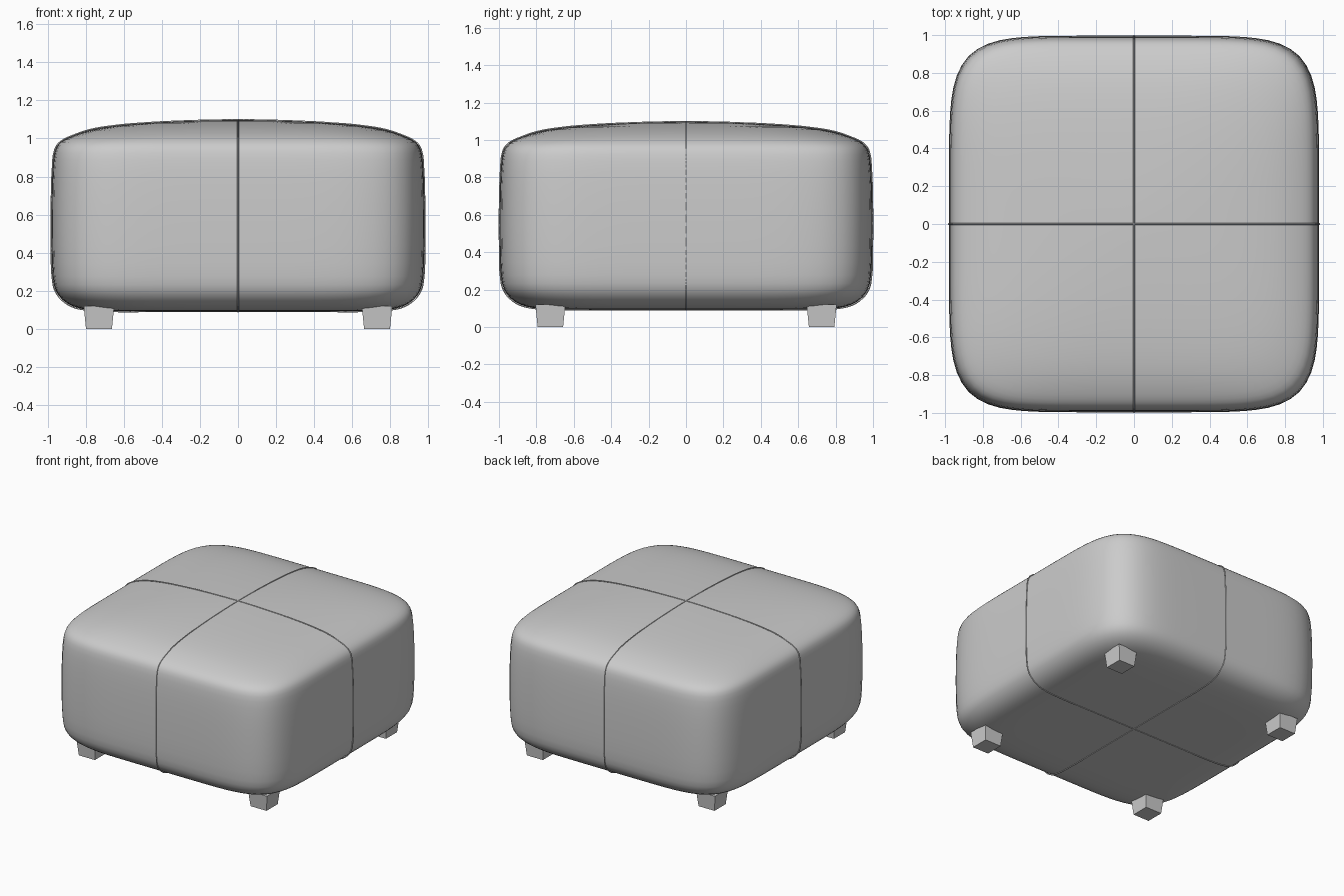
import bpy, bmesh
from math import cos, sin, pi

cube = bpy.data.objects.get("Cube")
if cube:
    bpy.data.objects.remove(cube)

HALF_X, HALF_Y = 0.98, 0.997
SEGMENTS = 64

# Cushion profile from bottom to top: (fraction of half width, height, outline squareness)
PROFILE = [
    (0.4, 0.092, 3.5), (0.72, 0.093, 5), (0.82, 0.1, 6), (0.89, 0.117, 6.5),
    (0.945, 0.153, 6.6), (0.98, 0.2, 6.6), (0.994, 0.26, 6.6), (1, 0.42, 6.6),
    (1, 0.68, 6.6), (0.994, 0.85, 6.6), (0.985, 0.93, 6.6), (0.968, 0.967, 6.6),
    (0.935, 0.994, 6.5), (0.88, 1.018, 6), (0.8, 1.045, 5), (0.67, 1.067, 4),
    (0.5, 1.082, 3), (0.3, 1.092, 2.4), (0.12, 1.097, 2),
]
BOTTOM, TOP = 0.092, 1.098


def finish(bm, name):
    bmesh.ops.recalc_face_normals(bm, faces=bm.faces)
    mesh = bpy.data.meshes.new(name)
    bm.to_mesh(mesh)
    bm.free()
    obj = bpy.data.objects.new(name, mesh)
    bpy.context.collection.objects.link(obj)
    return obj


def outline(scale, z, power):
    """Rounded square ring sampled evenly by angle."""
    points = []
    for i in range(SEGMENTS):
        a = 2 * pi * i / SEGMENTS
        r = scale * (abs(cos(a)) ** power + abs(sin(a)) ** power) ** (-1 / power)
        points.append((HALF_X * r * cos(a), HALF_Y * r * sin(a), z))
    return points


# Upholstered body: stacked rounded squares closed at both poles
bm = bmesh.new()
rings = [[bm.verts.new(p) for p in outline(*row)] for row in PROFILE]
for low, high in zip(rings, rings[1:]):
    for i in range(SEGMENTS):
        j = (i + 1) % SEGMENTS
        bm.faces.new((low[i], low[j], high[j], high[i]))
for ring, z in ((rings[0], BOTTOM), (rings[-1], TOP)):
    pole = bm.verts.new((0, 0, z))
    for i in range(SEGMENTS):
        bm.faces.new((ring[i], ring[(i + 1) % SEGMENTS], pole))
body = finish(bm, "cushion_body")
for poly in body.data.polygons:
    poly.use_smooth = True
subsurf = body.modifiers.new("soften", "SUBSURF")
subsurf.levels = subsurf.render_levels = 1


# Fine seams wrapping the body across both centre lines
def seam(name, dx, dy):
    half = [(s * dx, s * dy, z) for s, z, _ in PROFILE]
    other = [(-x, -y, z) for x, y, z in reversed(half)]
    loop = [(0, 0, BOTTOM)] + half + [(0, 0, TOP)] + other
    curve = bpy.data.curves.new(name, "CURVE")
    curve.dimensions = "3D"
    curve.bevel_depth = 0.004
    curve.bevel_resolution = 1
    curve.resolution_u = 4
    spline = curve.splines.new("BEZIER")
    spline.bezier_points.add(len(loop) - 1)
    for point, co in zip(spline.bezier_points, loop):
        point.co = co
        point.handle_left_type = point.handle_right_type = "AUTO"
    spline.use_cyclic_u = True
    bpy.context.collection.objects.link(bpy.data.objects.new(name, curve))


seam("seam_side_to_side", HALF_X, 0)
seam("seam_front_to_back", 0, HALF_Y)


# Short tapered square feet
def foot(name, x, y):
    bm = bmesh.new()
    bmesh.ops.create_cube(bm, size=1)
    for v in bm.verts:
        half = 0.08 if v.co.z > 0 else 0.068
        v.co.x = x + half * (1 if v.co.x > 0 else -1)
        v.co.y = y + half * (1 if v.co.y > 0 else -1)
        v.co.z = 0.12 if v.co.z > 0 else 0
    finish(bm, name)


for side, x in (("left", 0.73), ("right", -0.73)):
    for end, y in (("front", -0.725), ("back", 0.725)):
        foot(f"{end}_{side}_foot", x, y)
